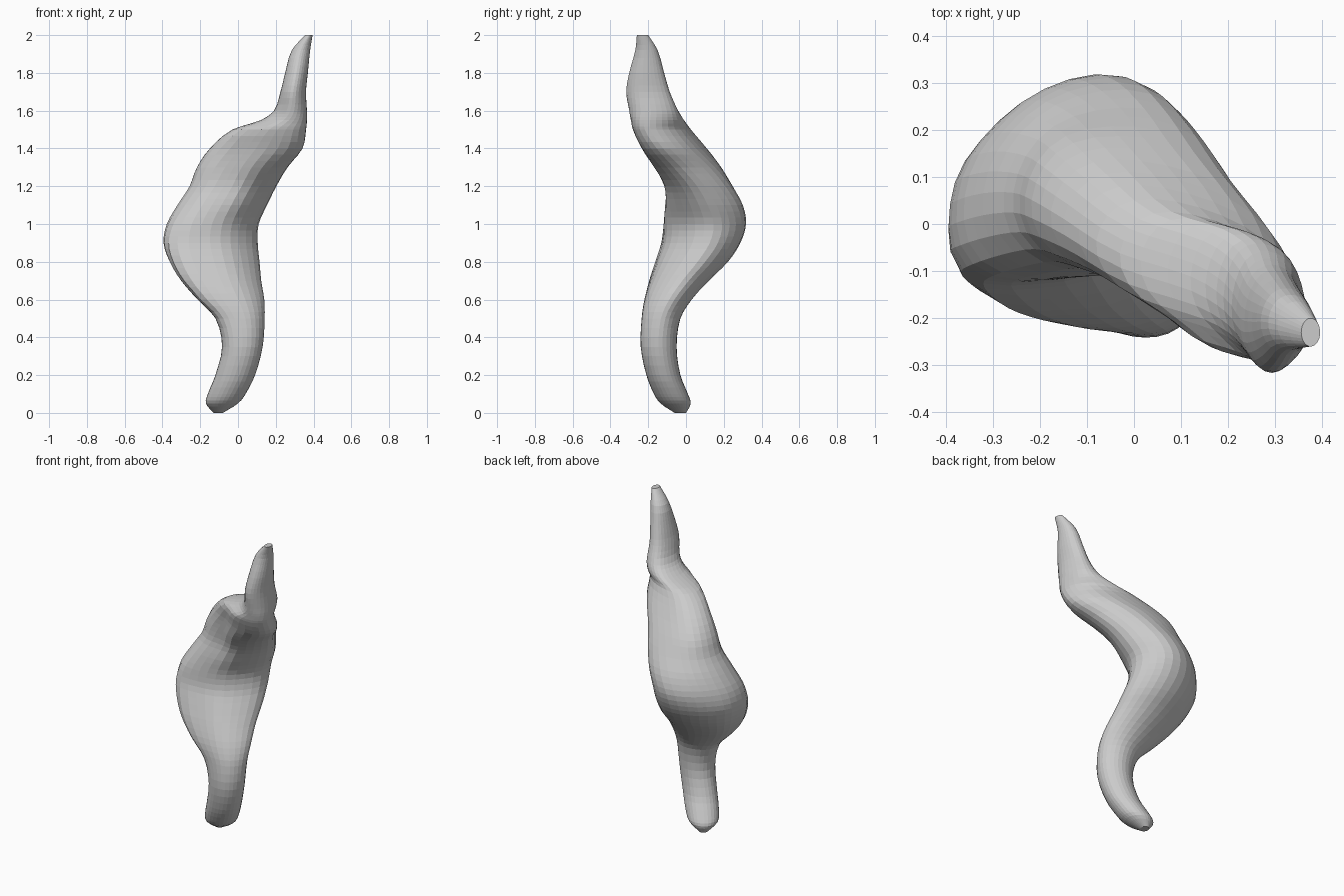
import bpy, bmesh, math

if "Cube" in bpy.data.objects:
    bpy.data.objects.remove(bpy.data.objects["Cube"])

# Cross-sections: z, x min, x max, y min, y max, slant (x/y correlation)
SECTIONS = [
    (0.00, -0.13, -0.08, -0.06, 0.00, 0),
    (0.05, -0.17, 0.00, -0.135, 0.025, 0),
    (0.10, -0.16, 0.04, -0.17, 0.01, 0),
    (0.20, -0.12, 0.09, -0.21, -0.03, 0),
    (0.35, -0.085, 0.13, -0.24, -0.05, 0),
    (0.50, -0.12, 0.14, -0.235, -0.03, 0),
    (0.60, -0.215, 0.137, -0.22, 0.03, 0.05),
    (0.70, -0.30, 0.12, -0.19, 0.12, 0.1),
    (0.80, -0.36, 0.11, -0.155, 0.22, 0.15),
    (0.90, -0.395, 0.10, -0.125, 0.285, 0.22),
    (1.00, -0.38, 0.105, -0.12, 0.315, 0.22),
    (1.10, -0.325, 0.15, -0.12, 0.30, 0.12),
    (1.20, -0.26, 0.20, -0.125, 0.25, -0.02),
    (1.30, -0.22, 0.26, -0.165, 0.19, -0.22),
    (1.40, -0.15, 0.34, -0.22, 0.11, -0.4),
    (1.50, -0.03, 0.36, -0.275, 0.025, -0.42),
    (1.55, 0.12, 0.365, -0.29, -0.01, -0.28),
    (1.60, 0.19, 0.365, -0.30, -0.04, -0.12),
    (1.70, 0.225, 0.36, -0.315, -0.085, 0),
    (1.80, 0.25, 0.37, -0.30, -0.115, 0),
    (1.92, 0.285, 0.382, -0.268, -0.15, 0),
    (2.00, 0.355, 0.395, -0.26, -0.20, 0),
]
SIDES = 28
STEPS = 3


def blend(i, t):
    """Smooth in-between section with Hermite slopes in z."""
    a, b = SECTIONS[i], SECTIONS[i + 1]
    p, n = SECTIONS[max(i - 1, 0)], SECTIONS[min(i + 2, len(SECTIONS) - 1)]
    h = b[0] - a[0]
    out = [a[0] + h * t]
    for k in range(1, 6):
        ma = (b[k] - p[k]) / (b[0] - p[0]) * h
        mb = (n[k] - a[k]) / (n[0] - a[0]) * h
        out.append((2*t**3 - 3*t**2 + 1) * a[k] + (t**3 - 2*t**2 + t) * ma
                   + (3*t**2 - 2*t**3) * b[k] + (t**3 - t**2) * mb)
    return out


def bump(v, centre, width):
    return math.exp(-((v - centre) / width) ** 2)


def ring_points(s):
    z, x0, x1, y0, y1, rho = s
    # front crease between shoulder and neck drifts left as it climbs
    crease = math.radians(268 - 28 * min(max((z - 1.15) / 0.35, 0), 1))
    for j in range(SIDES):
        a = 2 * math.pi * j / SIDES
        r = 1 - 0.2 * bump(a, crease, 0.36) * bump(z, 1.33, 0.2)
        # fuller neck root beside the crease
        r += 0.12 * bump(a, math.radians(308), 0.4) * bump(z, 1.4, 0.13)
        # squarer front left corner on the belly, flatter back left
        r += 0.19 * bump(a, math.radians(225), 0.45) * bump(z, 0.74, 0.25)
        r -= 0.09 * bump(a, math.radians(138), 0.45) * bump(z, 1.0, 0.25)
        # faint lengthwise ridges
        r += 0.02 * math.sin(5 * a + 2 * z) * bump(z, 1.1, 0.7)
        u = r * math.cos(a)
        v = r * (rho * math.cos(a) + math.sqrt(1 - rho * rho) * math.sin(a))
        yield ((x0 + x1) / 2 + u * (x1 - x0) / 2, (y0 + y1) / 2 + v * (y1 - y0) / 2, z)


# Twisted body lofted through the sections
rows = [blend(i, k / STEPS) for i in range(len(SECTIONS) - 1) for k in range(STEPS)]
rows.append(list(SECTIONS[-1]))
bm = bmesh.new()
rings = [[bm.verts.new(p) for p in ring_points(s)] for s in rows]
for lo, hi in zip(rings, rings[1:]):
    for j in range(SIDES):
        k = (j + 1) % SIDES
        bm.faces.new((lo[j], lo[k], hi[k], hi[j]))
bm.faces.new(rings[0][::-1])
bm.faces.new(rings[-1])
bmesh.ops.recalc_face_normals(bm, faces=bm.faces)
mesh = bpy.data.meshes.new("twisted_body")
bm.to_mesh(mesh)
bm.free()
body = bpy.data.objects.new("twisted_body", mesh)
bpy.context.collection.objects.link(body)
